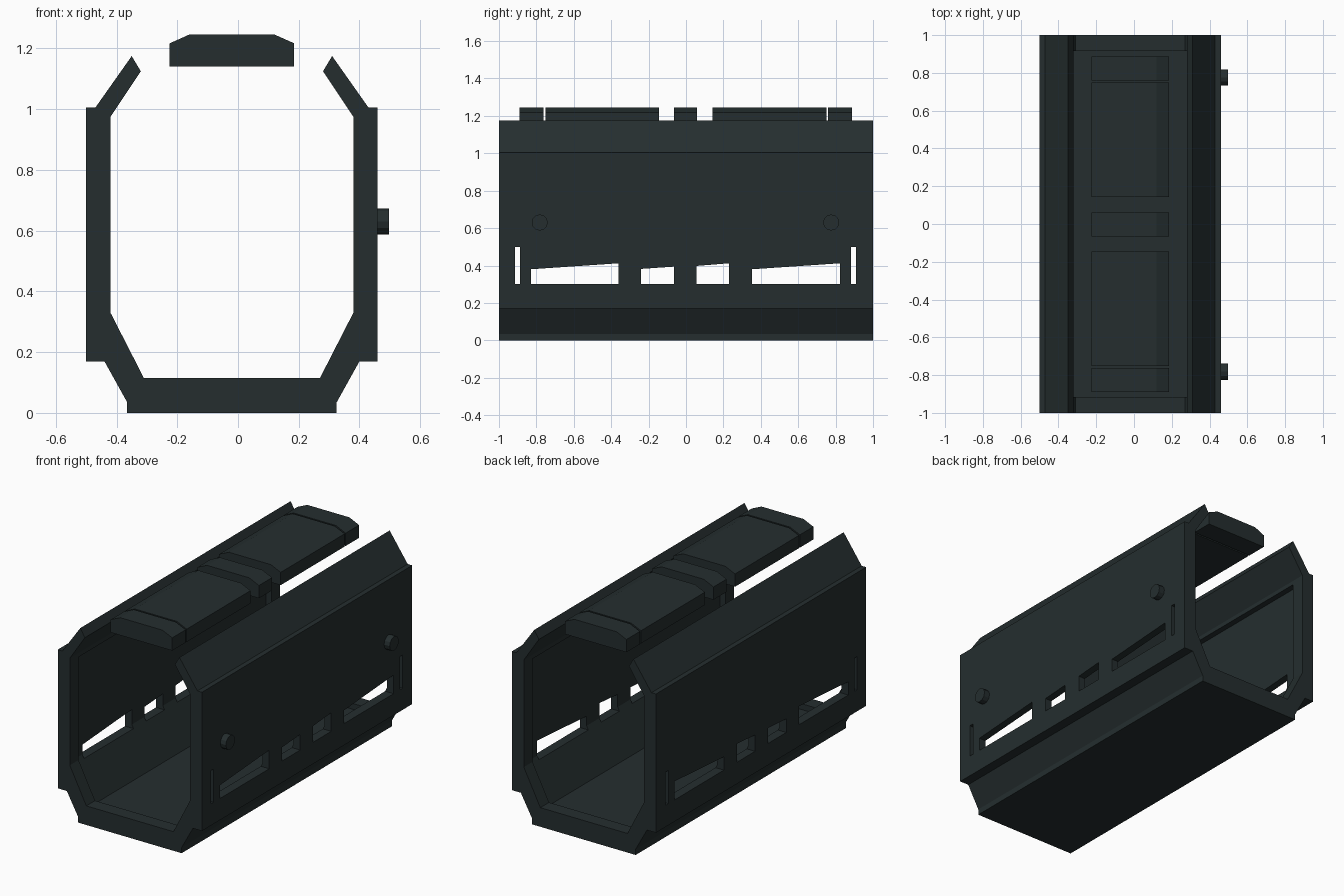
import bpy, bmesh, math
from mathutils import Matrix

if "Cube" in bpy.data.objects:
    bpy.data.objects.remove(bpy.data.objects["Cube"])

CX = -0.02  # symmetry plane of the shell

mat = bpy.data.materials.new("dark slate")
mat.diffuse_color = (0.018, 0.027, 0.028, 1)
mat.use_nodes = True
mat.node_tree.nodes["Principled BSDF"].inputs["Base Color"].default_value = mat.diffuse_color


def prism(name, pts, a, b, axis="y"):
    """Extrude a flat outline: (x, z) along y, or (y, z) along x."""
    bm = bmesh.new()
    put = (lambda p, t: (p[0], t, p[1])) if axis == "y" else (lambda p, t: (t, p[0], p[1]))
    v0 = [bm.verts.new(put(p, a)) for p in pts]
    v1 = [bm.verts.new(put(p, b)) for p in pts]
    bm.faces.new(v0)
    bm.faces.new(v1[::-1])
    n = len(pts)
    for i in range(n):
        j = (i + 1) % n
        bm.faces.new((v0[j], v0[i], v1[i], v1[j]))
    bmesh.ops.recalc_face_normals(bm, faces=bm.faces)
    me = bpy.data.meshes.new(name)
    bm.to_mesh(me)
    bm.free()
    me.materials.append(mat)
    ob = bpy.data.objects.new(name, me)
    bpy.context.collection.objects.link(ob)
    return ob


def mirrored(half):
    return [(CX + x, z) for x, z in half] + [(CX - x, z) for x, z in reversed(half)]


def cut(target, cutter):
    m = target.modifiers.new("cut", "BOOLEAN")
    m.operation, m.solver, m.object = "DIFFERENCE", "EXACT", cutter
    bpy.context.view_layer.objects.active = target
    bpy.ops.object.modifier_apply(modifier=m.name)
    bpy.data.objects.remove(cutter)


# open-topped shell with slanted lips
shell = prism("shell", mirrored([
    (0.345, 0), (0.345, 0.035), (0.42, 0.17), (0.48, 0.17), (0.48, 1.005),
    (0.45, 1.005), (0.33, 1.175), (0.30, 1.125), (0.40, 0.975), (0.40, 0.33),
    (0.29, 0.115)]), -1, 1)

# inner recess, leaving a thicker rim at both ends
cut(shell, prism("recess_cutter", mirrored([
    (0.311, 0.08), (0.435, 0.322), (0.435, 0.95)]), -0.917, 0.917))

# slots through both walls: y start, y end, top at start, top at end
for y0, y1, t0, t1 in [(-0.83, -0.36, 0.38, 0.412), (-0.24, -0.065, 0.382, 0.394),
                       (0.057, 0.23, 0.398, 0.412), (0.353, 0.823, 0.38, 0.412),
                       (-0.914, -0.888, 0.5, 0.5), (0.882, 0.91, 0.5, 0.5)]:
    cut(shell, prism("slot_cutter", [(y0, 0.3), (y1, 0.3), (y1, t1), (y0, t0)], -1, 1, "x"))

# pads floating over the opening
pad = [(0.205, 1.14), (0.205, 1.217), (0.14, 1.246)]
for i, (y0, y1) in enumerate([(-0.89, -0.762), (-0.752, -0.145), (-0.065, 0.06),
                              (0.142, 0.75), (0.76, 0.888)]):
    prism(f"top_pad_{i + 1}", mirrored(pad), y0, y1)

# round studs on the right wall
for side, y in (("front", -0.782), ("back", 0.776)):
    ring = [(y + 0.043 * math.cos(math.tau * k / 12), 0.63 + 0.043 * math.sin(math.tau * k / 12))
            for k in range(12)]
    prism(f"{side}_stud", ring, 0.45, 0.497, "x")
